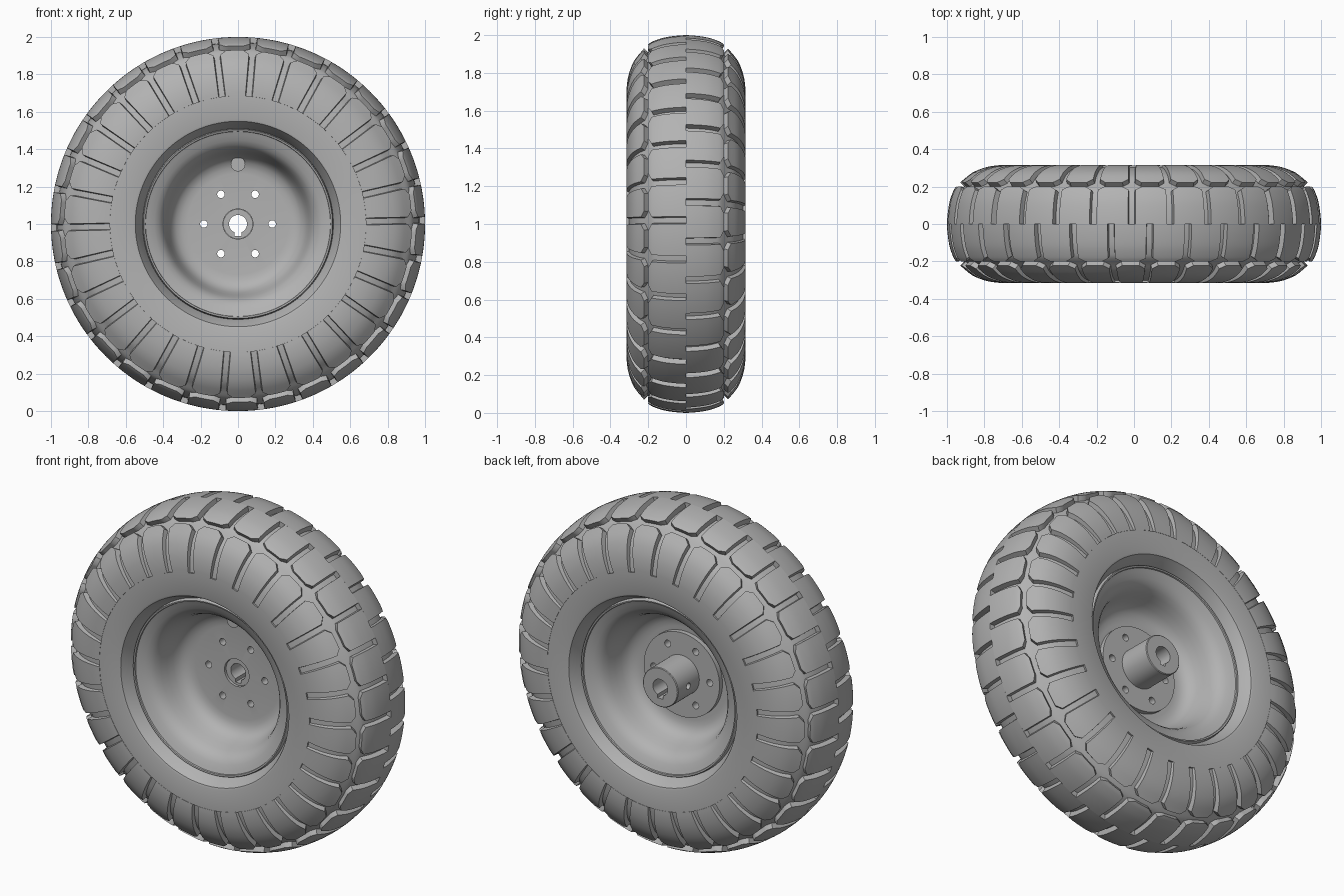
import bpy, bmesh, math
from mathutils import Vector, Matrix

if bpy.data.objects.get("Cube"):
    bpy.data.objects.remove(bpy.data.objects["Cube"])

GREY = (0.45, 0.45, 0.45, 1)
mat = bpy.data.materials.new("plain grey")
mat.use_nodes = True
mat.diffuse_color = GREY
mat.node_tree.nodes["Principled BSDF"].inputs["Base Color"].default_value = GREY

BLOCKS = 30
PITCH = 2 * math.pi / BLOCKS
# Half cross-section of the tread surface: (distance from middle plane, radius)
TREAD = [Vector(p) for p in ((0, 1), (.1, .99), (.16, .973), (.2, .952), (.237, .912),
                             (.277, .86), (.304, .79), (.314, .725), (.315, .685))]
END = len(TREAD) - 1


def place(y, r, a):
    """Point on the wheel: axis along y, angle measured clockwise from the top."""
    return Vector((r * math.sin(a), y, 1 + r * math.cos(a)))


def tread(u):
    """Smooth curve through the tread points."""
    i = min(int(u), END - 1)
    t = u - i
    b, c = TREAD[i], TREAD[i + 1]
    a = TREAD[i - 1] if i else Vector((-c.x, c.y))
    d = TREAD[i + 2] if i + 2 <= END else 2 * c - b
    return 0.5 * (2 * b + (c - a) * t + (2*a - 5*b + 4*c - d) * t**2 + (3*b - a - 3*c + d) * t**3)


def groove_floor(u):
    """Tread curve pushed inward to the bottom of the grooves."""
    e = 0.02
    tan = (tread(min(u + e, END)) - tread(max(u - e, 0))).normalized()
    if u == 0:
        tan = Vector((1, 0))
    depth = .03 if u < 4 else .03 - .018 * (u - 4) / (END - 4)
    return tread(u) + Vector((tan.y, -tan.x)) * depth


def finish(bm, name, angle=30):
    bmesh.ops.recalc_face_normals(bm, faces=bm.faces)
    me = bpy.data.meshes.new(name)
    bm.to_mesh(me)
    bm.free()
    ob = bpy.data.objects.new(name, me)
    bpy.context.collection.objects.link(ob)
    me.materials.append(mat)
    smooth(ob, angle)
    return ob


def smooth(ob, angle=30):
    bpy.ops.object.select_all(action='DESELECT')
    ob.select_set(True)
    bpy.context.view_layer.objects.active = ob
    bpy.ops.object.shade_smooth_by_angle(angle=math.radians(angle))


def revolve(profile, name, steps=120):
    """Closed (y, radius) loop spun round the axle."""
    bm = bmesh.new()
    rings = [[bm.verts.new(place(y, r, 2 * math.pi * s / steps)) for y, r in profile]
             for s in range(steps)]
    n = len(profile)
    for s in range(steps):
        a, b = rings[s], rings[(s + 1) % steps]
        for i in range(n):
            j = (i + 1) % n
            bm.faces.new((a[i], a[j], b[j], b[i]))
    return finish(bm, name)


def mirrored(half):
    """Complete a profile that runs from the middle plane to one side."""
    half = [tuple(p) for p in half]
    return [(-y, r) for y, r in reversed(half) if y > 0] + half


def add_block(bm, side, centre, u0, u1, chamfer_start, chamfer_end):
    """One raised tread block with cut corners."""
    cut = .45
    us = [u0 + (u1 - u0) * k / 10 for k in range(11)]
    us = sorted(set(us + ([u0 + cut] if chamfer_start else []) + ([u1 - cut] if chamfer_end else [])))
    cols = 6
    top, low = [], []
    for u in us:
        p, q = tread(u), groove_floor(u)
        w = PITCH / 2 - .019 / p.y
        if chamfer_start:
            w -= .035 * max(0, 1 - (u - u0) / cut)
        if chamfer_end:
            w -= .035 * max(0, 1 - (u1 - u) / cut)
        angles = [(2 * c / cols - 1) for c in range(cols + 1)]
        top.append([bm.verts.new(place(side * p.x, p.y, centre + w * a)) for a in angles])
        low.append([bm.verts.new(place(side * q.x, q.y - .004, centre + (w + .005) * a)) for a in angles])
    last = len(us) - 1
    for i in range(last):
        for c in range(cols):
            bm.faces.new((top[i][c], top[i][c+1], top[i+1][c+1], top[i+1][c]))
    # walls follow the block outline
    rim = ([(0, c) for c in range(cols)] + [(i, cols) for i in range(last)]
           + [(last, c) for c in range(cols, 0, -1)] + [(i, 0) for i in range(last, 0, -1)])
    for (i, c), (j, d) in zip(rim, rim[1:] + rim[:1]):
        bm.faces.new((top[i][c], top[j][d], low[j][d], low[i][c]))


# Tyre body: groove floor, flat sidewall ring and sloping bead
half = [groove_floor(END * k / 32) for k in range(33)]
half += [(.314, .686), (.314, .56), (.31, .549), (.295, .541), (.24, .512), (.2, .5)]
revolve(mirrored(half), "tyre_body", 180)

# Tread blocks, staggered by half a pitch between the two sides
for side, phase, label in ((-1, .085, "front"), (1, -.012, "back")):
    for part, span in (("crown", (0, 3, False, True)), ("shoulder", (3.6, END, True, False))):
        bm = bmesh.new()
        for k in range(BLOCKS):
            add_block(bm, side, phase + (k + .5) * PITCH, *span)
        finish(bm, f"{label}_{part}_blocks")

# Rim: rolled lip, deep dish on both sides, flat disc with a centre opening
dish = [(.012, .08), (.012, .27), (.016, .3), (.028, .33), (.05, .352), (.08, .367), (.12, .38),
        (.16, .392), (.19, .405), (.212, .423), (.228, .447), (.24, .475), (.248, .494),
        (.256, .496), (.258, .504), (.252, .508), (.22, .512)]
rim = revolve(mirrored(dish), "rim")

# Hub: collar in the disc, bolted flange and axle barrel
hub = revolve([(.002, .048), (.002, .079), (.012, .079), (.012, .247), (.04, .247),
               (.04, .115), (.236, .115), (.24, .111), (.24, .048)], "hub", 64)


def cylinder(bm, radius, depth, matrix):
    bmesh.ops.create_cone(bm, cap_ends=True, segments=24, radius1=radius, radius2=radius,
                          depth=depth, matrix=matrix)


# Bolt holes, keyway and set screw hole
ALONG_Y = Matrix.Rotation(math.pi / 2, 4, 'X')
bm = bmesh.new()
for k in range(6):
    cylinder(bm, .02, .4, Matrix.Translation(place(0, .183, k * math.pi / 3 + math.pi / 2)) @ ALONG_Y)
bmesh.ops.create_cube(bm, size=1, matrix=Matrix.Translation((0, .1, .96)) @ Matrix.Diagonal((.036, .5, .05, 1)))
cylinder(bm, .018, .12, Matrix.Translation((-.09, .14, 1)) @ Matrix.Rotation(math.pi / 2, 4, 'Y'))
cutter = finish(bm, "hole_cutter")
cutter.hide_render = True
for ob in (rim, hub):
    mod = ob.modifiers.new("holes", 'BOOLEAN')
    mod.operation = 'DIFFERENCE'
    mod.solver = 'EXACT'
    mod.object = cutter
    bpy.context.view_layer.objects.active = ob
    bpy.ops.object.modifier_apply(modifier=mod.name)
    smooth(ob)
bpy.data.objects.remove(cutter)

# Valve stub on the front of the disc
bm = bmesh.new()
cylinder(bm, .039, .06, Matrix.Translation(place(-.02, .32, 0)) @ ALONG_Y)
finish(bm, "valve_stub")
